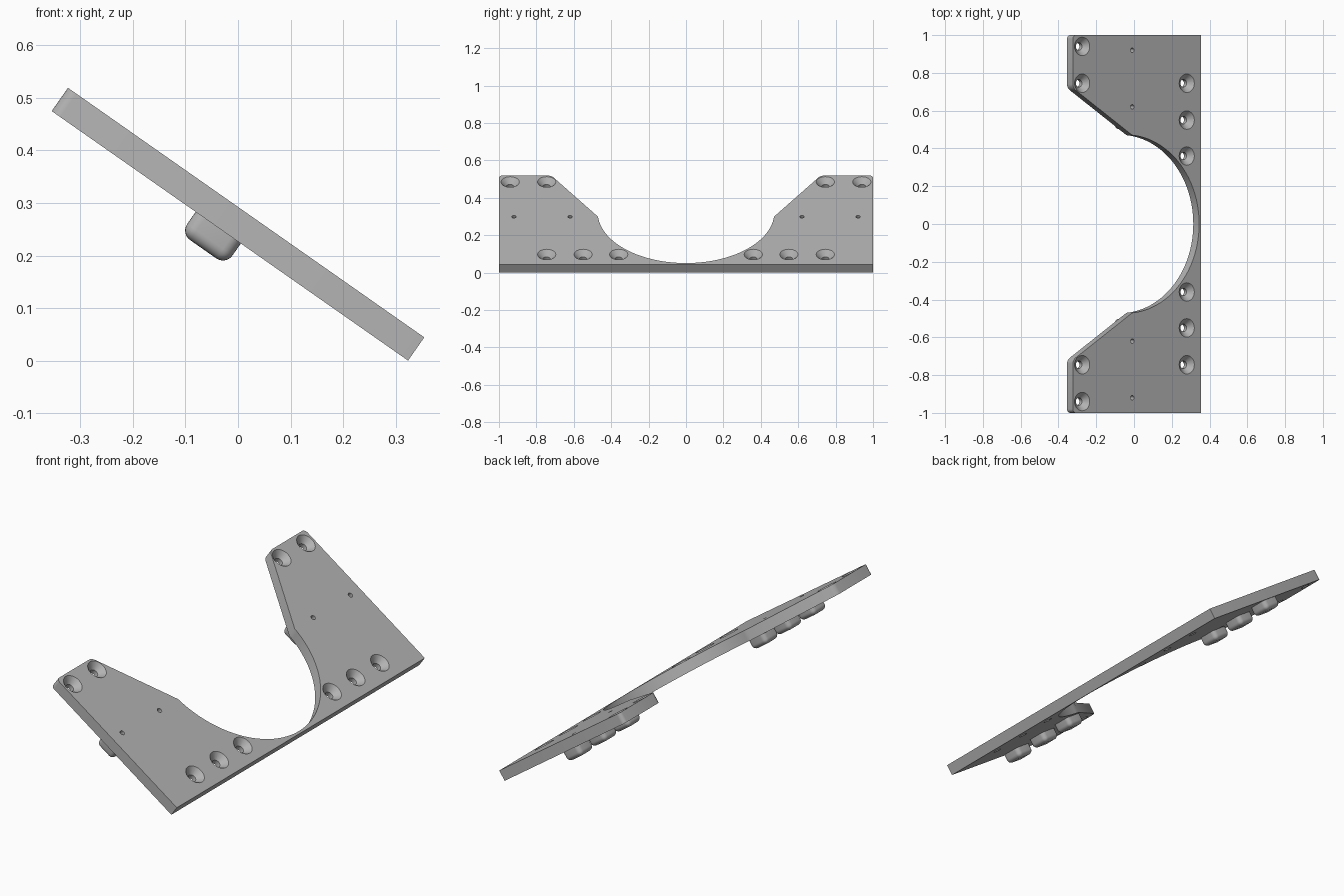
import bpy, bmesh, math
from mathutils import Matrix

cube = bpy.data.objects.get("Cube")
if cube:
    bpy.data.objects.remove(cube, do_unlink=True)

# Plate dimensions in its own flat frame: x runs down the slope, top is z = 0
HALF_LEN, THICK = 0.414, 0.054
ARC_X, ARC_R, CORNER = -0.07, 0.472, 0.02
TILT = Matrix.Translation((0.0155, 0, 0.2817)) @ Matrix.Rotation(math.radians(35), 4, 'Y')

grey = bpy.data.materials.new("plain grey")
grey.use_nodes = True
colour = (0.45, 0.45, 0.45, 1)
grey.diffuse_color = colour
grey.node_tree.nodes["Principled BSDF"].inputs["Base Color"].default_value = colour


def make_object(name, bm):
    bmesh.ops.recalc_face_normals(bm, faces=bm.faces)
    mesh = bpy.data.meshes.new(name)
    bm.to_mesh(mesh)
    bm.free()
    mesh.materials.append(grey)
    obj = bpy.data.objects.new(name, mesh)
    bpy.context.collection.objects.link(obj)
    obj.matrix_world = TILT
    return obj


def select_only(obj):
    bpy.ops.object.select_all(action='DESELECT')
    obj.select_set(True)
    bpy.context.view_layer.objects.active = obj


def smooth(obj, angle=30):
    select_only(obj)
    bpy.ops.object.shade_smooth_by_angle(angle=math.radians(angle))


def add_hole(bm, x, y, profile, sides=32):
    """Closed turned cutter from (radius, height) pairs."""
    rings = []
    for r, z in profile:
        rings.append([bm.verts.new((x + r * math.cos(2 * math.pi * i / sides),
                                    y + r * math.sin(2 * math.pi * i / sides), z))
                      for i in range(sides)])
    for a, b in zip(rings, rings[1:]):
        for i in range(sides):
            j = (i + 1) % sides
            bm.faces.new((a[i], a[j], b[j], b[i]))
    bm.faces.new(rings[0])
    bm.faces.new(rings[-1])


# Plate outline: straight lower edge, sloped arms, round notch
end = math.acos((-0.03 - ARC_X) / ARC_R)
arc = [(ARC_X + ARC_R * math.cos(a), ARC_R * math.sin(a))
       for a in (end * (1 - i / 32) for i in range(65))]
outline = [(HALF_LEN, -1), (HALF_LEN, 1), (-HALF_LEN, 1), (-HALF_LEN, 0.72)]
outline += arc + [(-HALF_LEN, -0.72), (-HALF_LEN, -1)]

bm = bmesh.new()
face = bm.faces.new([bm.verts.new((x, y, 0)) for x, y in outline])
extruded = bmesh.ops.extrude_face_region(bm, geom=[face])
moved = [g for g in extruded["geom"] if isinstance(g, bmesh.types.BMVert)]
bmesh.ops.translate(bm, verts=moved, vec=(0, 0, -THICK))
arm_corners = [e for e in bm.edges
               if abs(e.verts[0].co.z - e.verts[1].co.z) > 0.01
               and e.verts[0].co.x < -HALF_LEN + 0.001]
bmesh.ops.bevel(bm, geom=arm_corners, offset=CORNER, segments=5,
                profile=0.5, affect='EDGES')
plate = make_object("mounting_plate", bm)

# Countersunk screw holes and small pin holes
SCREW = [(0.052, 0.003), (0.049, 0), (0.02, -0.03), (0.02, -0.07)]
PIN = [(0.012, 0.01), (0.012, -0.07)]
bm = bmesh.new()
for side in (-1, 1):
    for y in (0.36, 0.55, 0.745):
        add_hole(bm, 0.322, side * y, SCREW)
    for y in (0.745, 0.94):
        add_hole(bm, -0.354, side * y, SCREW)
    for y in (0.62, 0.92):
        add_hole(bm, -0.03, side * y, PIN, 16)
cutter = make_object("hole_cutter", bm)
cutter.hide_render = True

cut = plate.modifiers.new("holes", 'BOOLEAN')
cut.operation = 'DIFFERENCE'
cut.solver = 'EXACT'
cut.object = cutter
select_only(plate)
bpy.ops.object.modifier_apply(modifier=cut.name)
bpy.data.objects.remove(cutter, do_unlink=True)
smooth(plate)

# Rounded pads under each arm
PAD, DEPTH = 0.105, 0.05
for side, label in ((-1, "front"), (1, "back")):
    for n, y in enumerate((0.555, 0.745, 0.94), 1):
        bm = bmesh.new()
        place = Matrix.Translation((-0.027, side * y, -THICK - DEPTH / 2))
        bmesh.ops.create_cube(bm, size=1, matrix=place @ Matrix.Diagonal((PAD, PAD, DEPTH, 1)))
        top = -THICK - 0.001
        rounded = [e for e in bm.edges if min(v.co.z for v in e.verts) < top]
        bmesh.ops.bevel(bm, geom=rounded, offset=0.022, segments=6,
                        profile=0.5, affect='EDGES')
        smooth(make_object(f"{label}_pad_{n}", bm))
